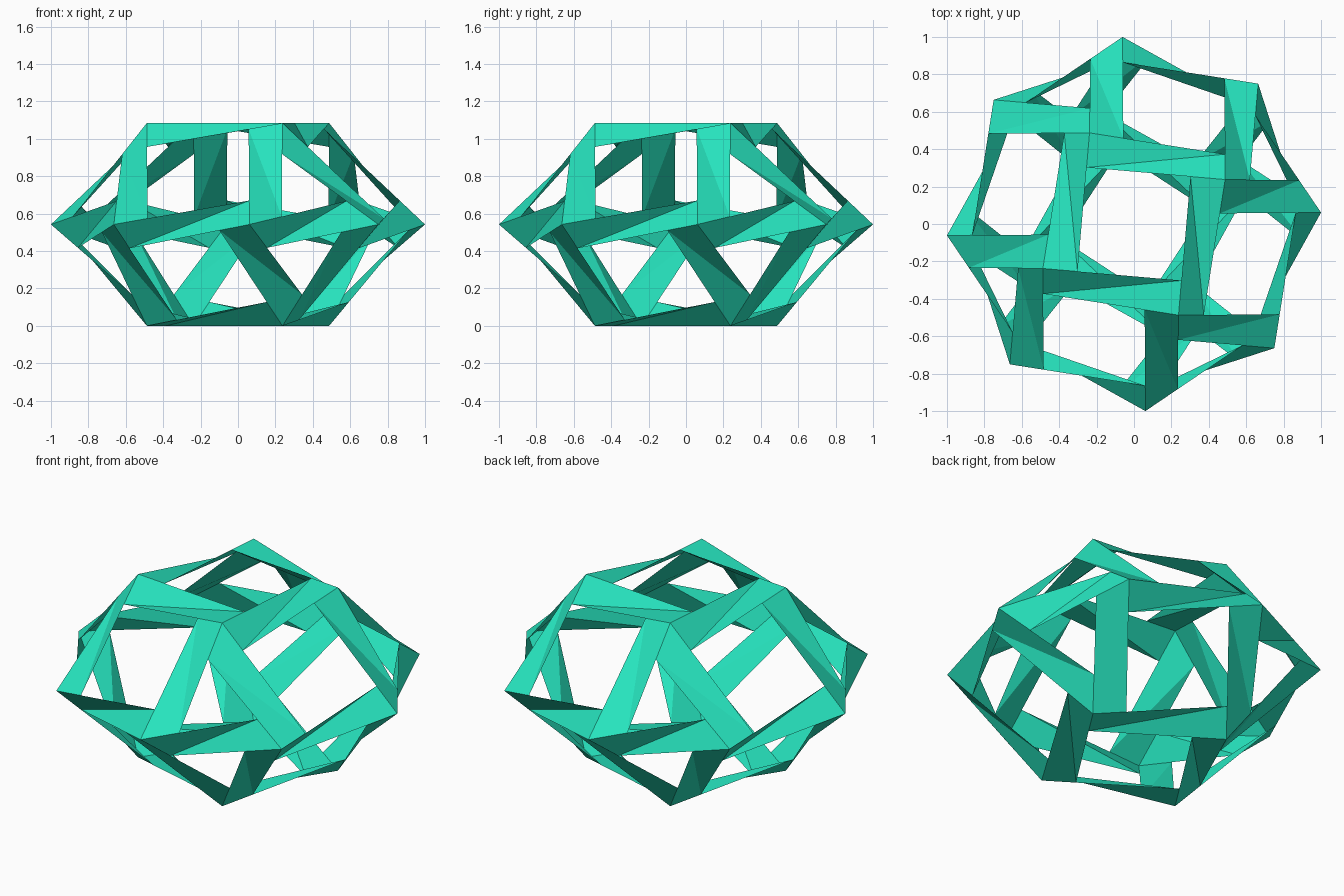
import bpy, bmesh
from math import sin, cos, pi, radians, sqrt
from mathutils import Vector
from mathutils.geometry import intersect_line_line

if "Cube" in bpy.data.objects:
    bpy.data.objects.remove(bpy.data.objects["Cube"])

PHASE = radians(3.5)
R = 1 / cos(PHASE)              # octagon radius, so the widest span is 2
SIDE = 2 * R * sin(pi / 8)      # all edges have equal length
H = SIDE / sqrt(2)              # height of one cupola half
T = 0.25                        # pinwheel ratio


def ring(n, radius, z, start):
    return [Vector((radius * cos(start + 2 * pi * i / n),
                    radius * sin(start + 2 * pi * i / n), z)) for i in range(n)]


# Guide solid: octagon belt between two aligned squares
guide = bmesh.new()
for p in (ring(8, R, H, PHASE)
          + ring(4, H, 0, PHASE + pi / 8)
          + ring(4, H, 2 * H, PHASE + pi / 8)):
    guide.verts.new(p)
bmesh.ops.convex_hull(guide, input=guide.verts[:])
bmesh.ops.dissolve_limit(guide, angle_limit=radians(2),
                         verts=guide.verts[:], edges=guide.edges[:])
bmesh.ops.recalc_face_normals(guide, faces=guide.faces[:])


def window_corner(loop):
    """Corner of the twisted window near the end of this face edge."""
    a = loop.vert.co
    b = loop.link_loop_next.vert.co
    c = loop.link_loop_next.link_loop_next.vert.co
    d = loop.link_loop_next.link_loop_next.link_loop_next.vert.co
    return intersect_line_line(a, b.lerp(c, T), b, c.lerp(d, T))[0]


# Strips: each guide edge becomes two triangles folded along the diagonal
frame = bmesh.new()
for e in guide.edges:
    l1, l2 = e.link_loops
    a, b = l1.vert.co, l2.vert.co
    p, q = window_corner(l1), window_corner(l2)
    va, vq, vb, vp = [frame.verts.new(v) for v in (a, q, b, p)]
    frame.faces.new((va, vq, vp))
    frame.faces.new((vq, vb, vp))
guide.free()
bmesh.ops.remove_doubles(frame, verts=frame.verts[:], dist=1e-4)

mesh = bpy.data.meshes.new("woven_frame")
frame.to_mesh(mesh)
frame.free()
obj = bpy.data.objects.new("woven_frame", mesh)
bpy.context.collection.objects.link(obj)

teal = bpy.data.materials.new("teal")
teal.diffuse_color = (0.02, 0.78, 0.52, 1)
teal.use_nodes = True
teal.node_tree.nodes["Principled BSDF"].inputs["Base Color"].default_value = teal.diffuse_color
mesh.materials.append(teal)
